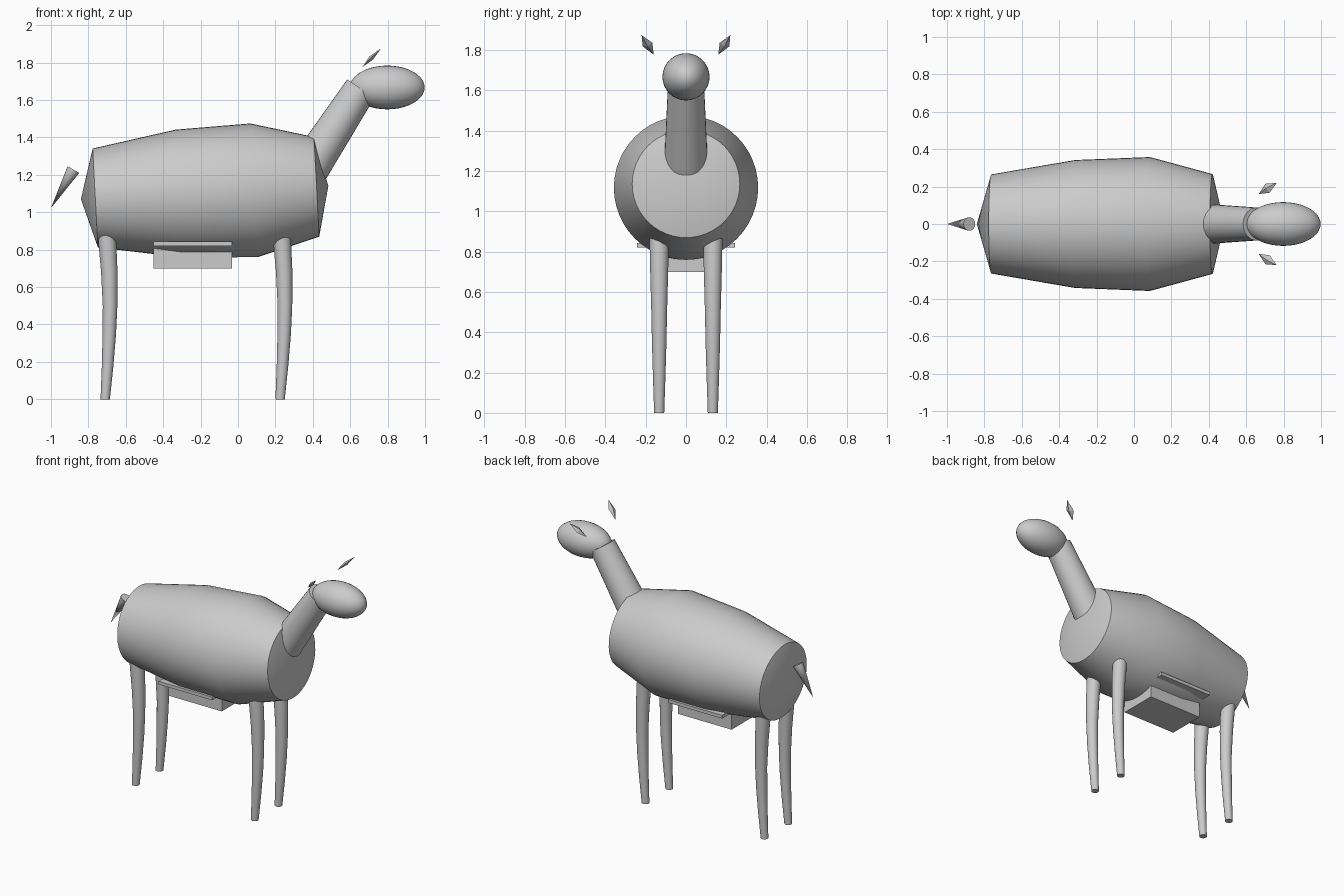
import bpy, bmesh, math
from mathutils import Vector

if "Cube" in bpy.data.objects:
    bpy.data.objects.remove(bpy.data.objects["Cube"])


def finish(name, bm, smooth=True):
    bmesh.ops.recalc_face_normals(bm, faces=bm.faces)
    me = bpy.data.meshes.new(name)
    bm.to_mesh(me)
    bm.free()
    ob = bpy.data.objects.new(name, me)
    bpy.context.collection.objects.link(ob)
    if smooth:
        bpy.ops.object.select_all(action='DESELECT')
        ob.select_set(True)
        bpy.context.view_layer.objects.active = ob
        bpy.ops.object.shade_smooth_by_angle(angle=math.radians(35))
    return ob


def loft(name, stations, axis, y=0.0, sides=32):
    """Skin round rings (x, z, radius) set square to axis; radius 0 is a point."""
    bm = bmesh.new()
    u = Vector((0, 1, 0))
    v = Vector((axis[0], 0, axis[1])).normalized().cross(u)
    rings = []
    for x, z, r in stations:
        c = Vector((x, y, z))
        n = sides if r else 1
        rings.append([bm.verts.new(c + r * (u * math.cos(math.tau * i / sides)
                                            + v * math.sin(math.tau * i / sides)))
                      for i in range(n)])
    for a, b in zip(rings, rings[1:]):
        for i in range(sides):
            j = (i + 1) % sides
            quad = [a[i % len(a)], a[j % len(a)], b[j % len(b)], b[i % len(b)]]
            bm.faces.new(list(dict.fromkeys(quad)))
    for ring in (rings[0], rings[-1]):
        if len(ring) > 1:
            bm.faces.new(ring)
    return finish(name, bm)


def box(name, lo, hi):
    bm = bmesh.new()
    bmesh.ops.create_cube(bm, size=1)
    for vert in bm.verts:
        vert.co = [l + (c + 0.5) * (h - l) for c, l, h in zip(vert.co, lo, hi)]
    return finish(name, bm, smooth=False)


# barrel body with shallow cone ends, tilted up slightly to the front
loft("body", [(-0.84, 1.07, 0), (-0.763, 1.076, 0.265), (-0.315, 1.1, 0.342),
              (0.085, 1.117, 0.358), (0.42, 1.136, 0.267), (0.483, 1.14, 0)],
     (1, 0.053), sides=48)

# neck and tail
loft("neck", [(0.35, 1.19, 0.11), (0.657, 1.661, 0.088)], (0.545, 0.84))
loft("tail", [(-0.88, 1.228, 0.036), (-1.0, 1.022, 0)], (-0.12, -0.206))

# head
bm = bmesh.new()
bmesh.ops.create_uvsphere(bm, u_segments=32, v_segments=20, radius=1)
for vert in bm.verts:
    vert.co = (0.798 + 0.2 * vert.co.z, 0.117 * vert.co.y, 1.667 + 0.117 * vert.co.x)
finish("head", bm)

# four curved tapering legs
leg = [(-0.01, 0.95, 0.049), (0.0, 0.86, 0.048), (0.012, 0.68, 0.044), (0.016, 0.5, 0.039),
       (0.012, 0.35, 0.036), (0.003, 0.18, 0.031), (-0.01, 0, 0.025)]
for part, x0 in (("front", 0.235), ("back", -0.7)):
    for side, s in (("right", -1), ("left", 1)):
        loft(f"{part}_leg_{side}", [(x0 + x, z, r) for x, z, r in leg], (0, 1), s * 0.133)

# thin faceted ears floating beside the head
for side, s in (("right", -1), ("left", 1)):
    bm = bmesh.new()
    rim = [(0.666, 0.16, 1.777), (0.703, 0.215, 1.818),
           (0.763, 0.22, 1.874), (0.725, 0.167, 1.836)]
    rim = [bm.verts.new((x, s * y, z)) for x, y, z in rim]
    for d in (-0.009, 0.009):
        tip = bm.verts.new((0.714 - d, s * 0.19, 1.826 + d))
        for i in range(4):
            bm.faces.new((rim[i], rim[(i + 1) % 4], tip))
    finish(f"ear_{side}", bm, smooth=False)

# udder block with a wide thin plate above it
box("udder", (-0.453, -0.135, 0.70), (-0.033, 0.135, 0.83))
box("udder_plate", (-0.453, -0.243, 0.82), (-0.033, 0.243, 0.843))
